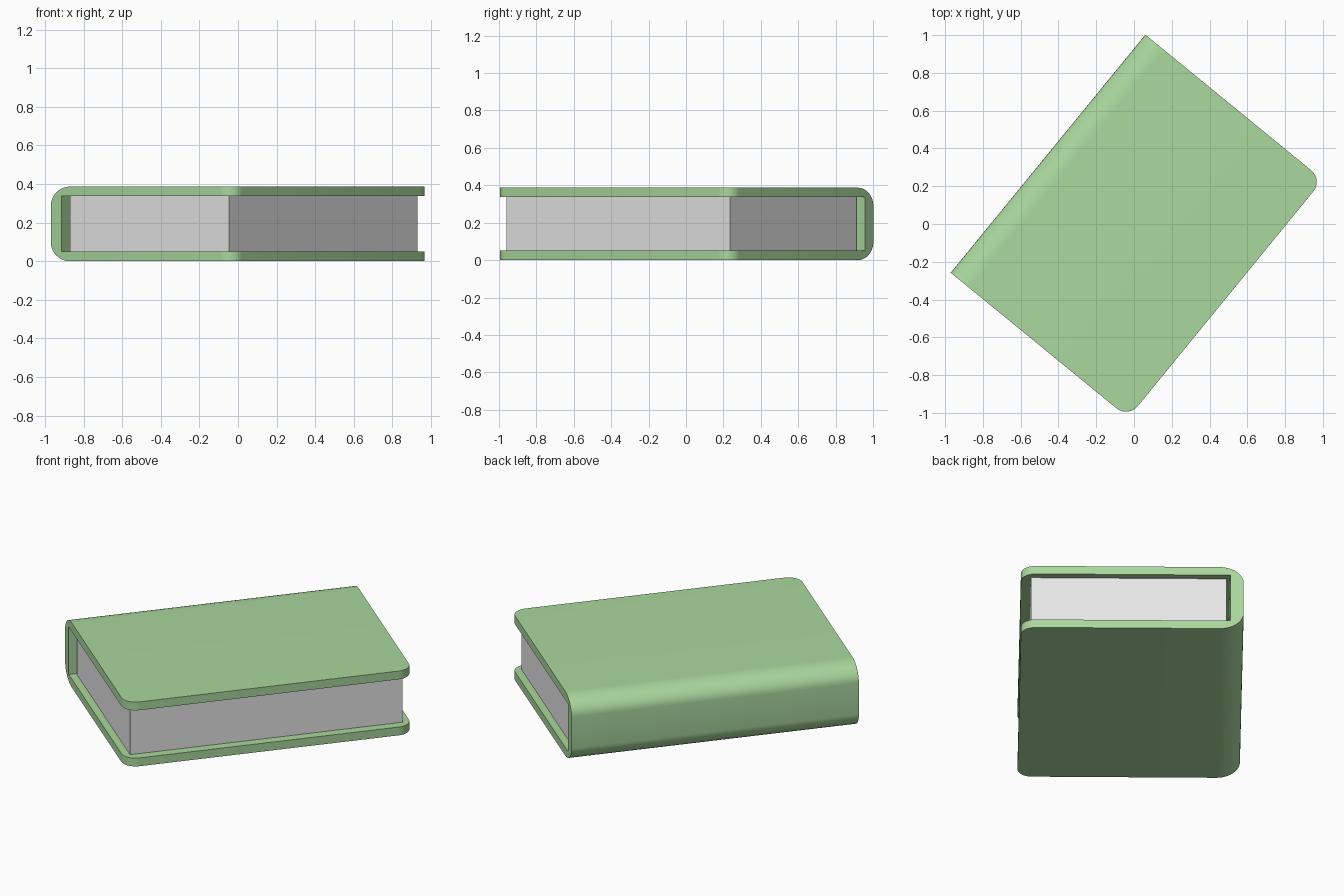
import bpy, bmesh, math

if "Cube" in bpy.data.objects:
    bpy.data.objects.remove(bpy.data.objects["Cube"])

H, T = 0.387, 0.05          # book height, board thickness
L, W, R = 1.628, 1.214, 0.08  # spine length, cover width, corner radius
SPINE = -0.588              # spine position across the book
ANGLE = math.radians(-39.27)


def material(name, rgb):
    m = bpy.data.materials.new(name)
    m.diffuse_color = (*rgb, 1)
    m.use_nodes = True
    m.node_tree.nodes["Principled BSDF"].inputs["Base Color"].default_value = m.diffuse_color
    return m


def prism(name, profile, y0, y1, mat):
    """Extrude an (x, z) profile along the spine direction."""
    bm = bmesh.new()
    face = bm.faces.new([bm.verts.new((x + SPINE, y0, z)) for x, z in profile])
    ext = bmesh.ops.extrude_face_region(bm, geom=[face])["geom"]
    for v in ext:
        if isinstance(v, bmesh.types.BMVert):
            v.co.y = y1
    # extrusion keeps the starting cap only if absent is rebuilt
    if not face.is_valid:
        bm.faces.new([v for v in bm.verts if v.co.y == y0])
    # round the four upright corners at the open edge of the cover
    if name == "cover":
        corners = [e for e in bm.edges
                   if all(abs(v.co.x - (SPINE + W)) < 1e-4 for v in e.verts)
                   and abs(e.verts[0].co.y - e.verts[1].co.y) < 1e-4]
        bmesh.ops.bevel(bm, geom=corners, offset=R, segments=8,
                        profile=0.5, affect='EDGES')
    bmesh.ops.recalc_face_normals(bm, faces=bm.faces)
    me = bpy.data.meshes.new(name)
    bm.to_mesh(me)
    bm.free()
    me.materials.append(mat)
    ob = bpy.data.objects.new(name, me)
    ob.rotation_euler.z = ANGLE
    bpy.context.collection.objects.link(ob)
    return ob


green = material("cover green", (0.40, 0.68, 0.34))
paper = material("paper", (0.80, 0.80, 0.80))

# Cover: one folded C-shaped section with a rounded spine
N, A, B = 10, 0.13, 0.10
arc = [(A - A * math.sin(i * math.pi / 2 / N), B - B * math.cos(i * math.pi / 2 / N))
       for i in range(N + 1)]
outer = arc + [(x, H - z) for x, z in reversed(arc)]
profile = [(W, 0)] + outer + [(W, H), (W, H - T), (0.073, H - T), (0.073, T), (W, T)]
cover = prism("cover", profile, -L / 2, L / 2, green)

# Page block held between the boards
D = 0.042
prism("page_block", [(0.094, T), (1.16, T), (1.16, H - T), (0.094, H - T)],
      -L / 2 + D, L / 2 - D, paper)

bpy.context.view_layer.objects.active = cover
cover.select_set(True)
bpy.ops.object.shade_smooth_by_angle(angle=math.radians(35))
